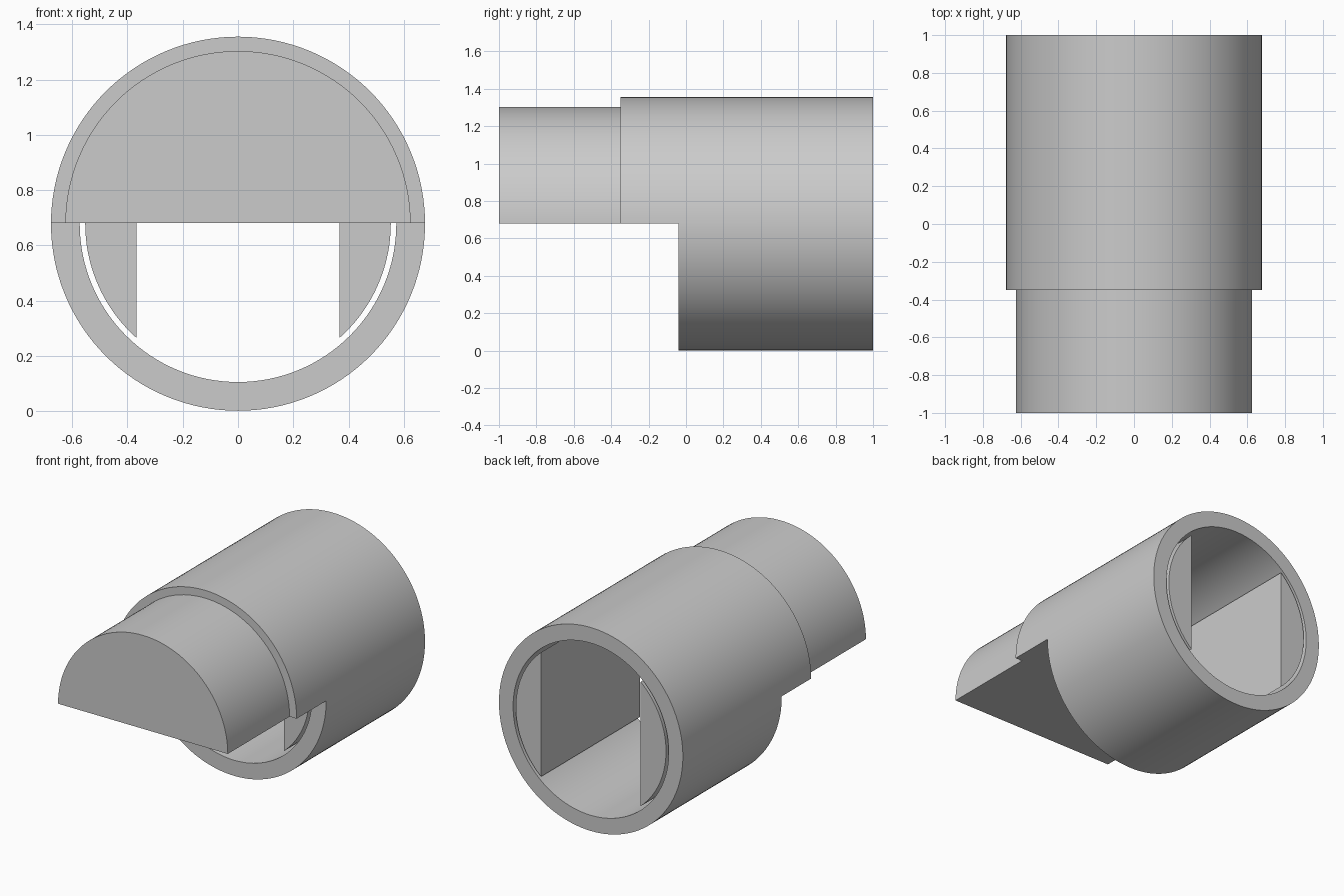
import bpy, bmesh, math
from mathutils import Matrix

cube = bpy.data.objects.get("Cube")
if cube:
    bpy.data.objects.remove(cube, do_unlink=True)

AXIS_Z = 0.678       # height of the common axis
STEP_Y = -0.04       # front of the full sleeve
BORE_R = 0.573
TAB_R, TAB_X = 0.553, 0.367

grey = bpy.data.materials.new("plain grey")
grey.use_nodes = True
grey.diffuse_color = (0.6, 0.6, 0.6, 1)
grey.node_tree.nodes["Principled BSDF"].inputs["Base Color"].default_value = (0.6, 0.6, 0.6, 1)


def add_object(name, bm):
    bmesh.ops.recalc_face_normals(bm, faces=bm.faces)
    mesh = bpy.data.meshes.new(name)
    bm.to_mesh(mesh)
    bm.free()
    mesh.materials.append(grey)
    obj = bpy.data.objects.new(name, mesh)
    bpy.context.collection.objects.link(obj)
    return obj


def prism(name, outline, y0, y1):
    """Extrude an (x, z) outline, relative to the axis, along y."""
    bm = bmesh.new()
    face = bm.faces.new([bm.verts.new((x, y0, AXIS_Z + z)) for x, z in outline])
    new = bmesh.ops.extrude_face_region(bm, geom=[face])["geom"]
    verts = [v for v in new if isinstance(v, bmesh.types.BMVert)]
    bmesh.ops.translate(bm, verts=verts, vec=(0, y1 - y0, 0))
    return add_object(name, bm)


def arc(radius, start, end, count):
    angles = [start + (end - start) * i / count for i in range(count + 1)]
    return [(radius * math.cos(a), radius * math.sin(a)) for a in angles]


def cylinder(name, radius, y0, y1):
    return prism(name, arc(radius, 0, math.tau, 128)[:-1], y0, y1)


def combine(target, other, operation):
    mod = target.modifiers.new(operation.lower(), 'BOOLEAN')
    mod.operation = operation
    mod.solver = 'EXACT'
    mod.object = other
    other.hide_render = True
    bpy.context.view_layer.update()
    result = target.evaluated_get(bpy.context.evaluated_depsgraph_get())
    mesh = bpy.data.meshes.new_from_object(result)
    target.modifiers.clear()
    target.data = mesh
    bpy.data.objects.remove(other, do_unlink=True)


# Stepped body: wide sleeve with a narrower nose, lower front cut away
body = cylinder("stepped_body", 0.677, -0.35, 1)
combine(body, cylinder("nose", 0.625, -1, -0.2), 'UNION')
lower_cut = [(-1, -1), (1, -1), (1, 0.003), (-1, 0.003)]
combine(body, prism("lower_cutter", lower_cut, -1.2, STEP_Y), 'DIFFERENCE')

# Blind bore, open at the back and below the nose
combine(body, cylinder("bore_cutter", BORE_R, STEP_Y - 0.002, 1.2), 'DIFFERENCE')

# Two tabs with flat inner faces, set just inside the bore wall
half_angle = math.acos(TAB_X / TAB_R)
segment = arc(TAB_R, -half_angle, half_angle, 36)
parts = [body]
for side, name in ((1, "left_tab"), (-1, "right_tab")):
    parts.append(prism(name, [(side * x, z) for x, z in segment], STEP_Y, 1))

# Smooth curved walls, keeping the edges sharp
bpy.ops.object.select_all(action='DESELECT')
for part in parts:
    part.select_set(True)
bpy.context.view_layer.objects.active = body
bpy.ops.object.shade_smooth_by_angle(angle=math.radians(30))
